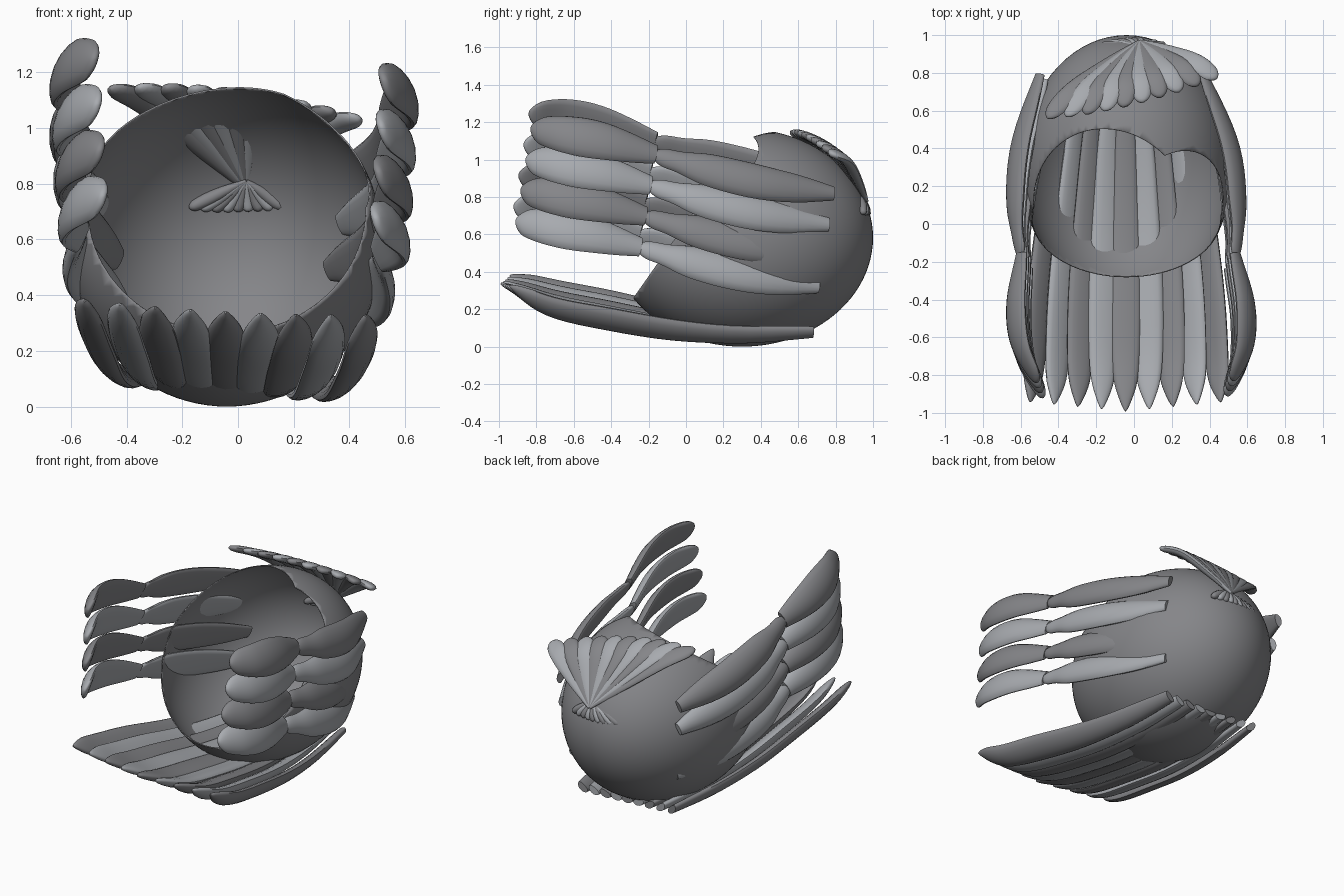
import bpy, bmesh
from math import cos, sin, pi
from mathutils import Vector as V

if "Cube" in bpy.data.objects:
    bpy.data.objects.remove(bpy.data.objects["Cube"])


def grey(name, col):
    m = bpy.data.materials.new(name)
    m.diffuse_color = (*col, 1)
    m.use_nodes = True
    m.node_tree.nodes["Principled BSDF"].inputs["Base Color"].default_value = m.diffuse_color
    return m


DARK = grey("dark_grey", (.235, .237, .25))
LIGHT = grey("light_grey", (.39, .405, .43))


def spline(pts, t):
    # Catmull-Rom point on a path
    p = [V(q) for q in pts]
    p = [2 * p[0] - p[1]] + p + [2 * p[-1] - p[-2]]
    f = t * (len(p) - 3)
    i = min(int(f), len(p) - 4)
    u = f - i
    a, b, c, d = p[i:i + 4]
    return 0.5 * (2 * b + (c - a) * u + (2 * a - 5 * b + 4 * c - d) * u * u
                  + (3 * b - a - 3 * c + d) * u ** 3)


def finish(name, bm, mat):
    bmesh.ops.recalc_face_normals(bm, faces=bm.faces)
    me = bpy.data.meshes.new(name)
    bm.to_mesh(me)
    bm.free()
    me.materials.append(mat)
    ob = bpy.data.objects.new(name, me)
    bpy.context.collection.objects.link(ob)
    bpy.ops.object.select_all(action='DESELECT')
    ob.select_set(True)
    bpy.context.view_layer.objects.active = ob
    bpy.ops.object.shade_smooth_by_angle(angle=0.8)
    return ob


def petal(name, path, widths, thick, across, mat, cup=0.0, rings=24, sides=16):
    # lens-shaped blade swept along a path; widths = half widths along it
    bm = bmesh.new()
    loops = []
    prof = [(w, 0, 0) for w in widths]
    wmax = max(widths)
    for k in range(rings + 1):
        t = 1 - (1 - k / rings) ** 1.5          # denser rings at the tip
        c = spline(path, t)
        tan = (spline(path, min(t + .01, 1)) - spline(path, max(t - .01, 0))).normalized()
        w = V(across)
        w = (w - tan * w.dot(tan)).normalized()
        n = tan.cross(w)
        # round off the last bit of the tip
        e = min((1 - t) / .12, 1)
        hw = max(spline(prof, t).x * (1 - (1 - e) ** 2) ** .5, .003)
        th = thick * (hw / wmax) ** .6
        ring = []
        for s in range(sides):
            a = 2 * pi * s / sides
            u = cos(a)
            ring.append(bm.verts.new(c + w * hw * u + n * (th * sin(a) + cup * hw * u * u)))
        loops.append(ring)
    for r0, r1 in zip(loops, loops[1:]):
        for s in range(sides):
            q = (s + 1) % sides
            bm.faces.new((r0[s], r0[q], r1[q], r1[s]))
    bm.faces.new(loops[0])
    bm.faces.new(loops[-1])
    return finish(name, bm, mat)


# hollow egg shell, sliced open toward the front and top
bm = bmesh.new()
bmesh.ops.create_uvsphere(bm, u_segments=72, v_segments=48, radius=1)
for v in bm.verts:
    v.co = V((-.04 + .56 * v.co.x, .3 + .7 * v.co.y, .583 + .583 * v.co.z))
for co, no in (((0, -.31, .22), (0, -.94, .66)),
               ((-.2, .51, 1.12), (-.0356, -.0847, .145)),
               ((.1, .33, 1.15), (.0615, -.0515, .0858))):
    bmesh.ops.bisect_plane(bm, geom=bm.verts[:] + bm.edges[:] + bm.faces[:],
                           plane_co=co, plane_no=no, clear_outer=True)
shell = finish("shell", bm, DARK)
mod = shell.modifiers.new("wall", 'SOLIDIFY')
mod.thickness = .006
mod.offset = -1

# four two-part feathers on each side
ROOT_W = (.04, .08, .098, .1, .09, .06)
TIP_W = (.055, .085, .105, .112, .105, .088, .06)
SIDES = {
    "right": (1, [(.37, .79, .82), (.515, .42, .88), (.555, .1, .955), (.54, -.18, 1.03)],
              [(.54, -.16, 1.03), (.6, -.42, 1.1), (.595, -.64, 1.14), (.52, -.83, 1.17)]),
    "left": (-1, [(-.5, .79, .86), (-.61, .42, .95), (-.635, .1, 1.03), (-.6, -.18, 1.1)],
             [(-.6, -.16, 1.1), (-.635, -.42, 1.18), (-.61, -.64, 1.23), (-.51, -.84, 1.25)]),
}
INSET = {"right": (0, -.015, .02, .005), "left": (0, .01, .045, .05)}
for side, (s, root, tip) in SIDES.items():
    for i in range(4):
        off = V((-.01 * s * i, -.027 * i, -.165 * i))
        # the root end sinks into the shell by a different amount per row
        sunk = [V(p) + V((-s * INSET[side][i] * f, 0, 0)) for p, f in zip(root, (1, .8, .3, 0))]
        for part, path, wid, th in (("root", sunk, ROOT_W, .035), ("tip", tip, TIP_W, .032)):
            petal(f"{side}_feather_{part}_{i + 1}", [V(p) + off for p in path],
                  wid if part == "tip" else wid + (.055,), th, (-.4 * s, 0, 1),
                  (DARK, LIGHT)[i % 2], cup=.15 * s)

# nine long feathers under the shell
for i in range(9):
    k = i - 4
    x = [-.045 + f * k for f in (.082, .096, .107, .116, .122, .126)]
    lift = .1 * x[5] ** 2 - .08 * x[5]
    path = [(x[0], .68, .08 + lift * .3), (x[1], .3, .07 + lift * .6),
            (x[2], -.05, .095 + lift * .8), (x[3], -.4, .155 + lift),
            (x[4], -.72, .225 + lift), (x[5], -.99 + .012 * abs(k), .335 + lift * .6)]
    petal(f"bottom_feather_{i + 1}", path, (.04, .06, .07, .08, .085, .082, .068, .03),
          .034, (1, 0, 1.9 * x[5]), (DARK, LIGHT)[i % 2], cup=.1)

# crest fan lying on the back of the roof
base = V((.03, .965, .78))
out = V((0, .58, .81))
for i in range(10):
    s = i / 9
    tip = V((-.46 + .9 * s, .56 + .07 * s + .14 * s * s, 1.145 + .06 * s - .17 * s * s))
    d = tip - base
    path = [base, base + d * .35 + out * .03, base + d * .72 + out * .045, tip]
    petal(f"crest_feather_{i + 1}", path, (.012, .03, .045, .056, .054, .04), .024,
          d.cross(out), (DARK, LIGHT)[i % 2], cup=-.1, rings=16, sides=12)

# small fan hanging below the crest
base = V((.03, .925, .81))
for i in range(9):
    k = (i - 4) / 4
    tip = V((-.005 + .17 * k, .972 - .025 * k * k, .70 + .012 * k * k))
    mid = base.lerp(tip, .55) + V((0, .008, 0))
    petal(f"small_crest_feather_{i + 1}", [base, mid, tip], (.006, .02, .024, .018), .022,
          (tip - base).cross(V((0, 1, 0))), (DARK, LIGHT)[i % 2], rings=10, sides=10)
